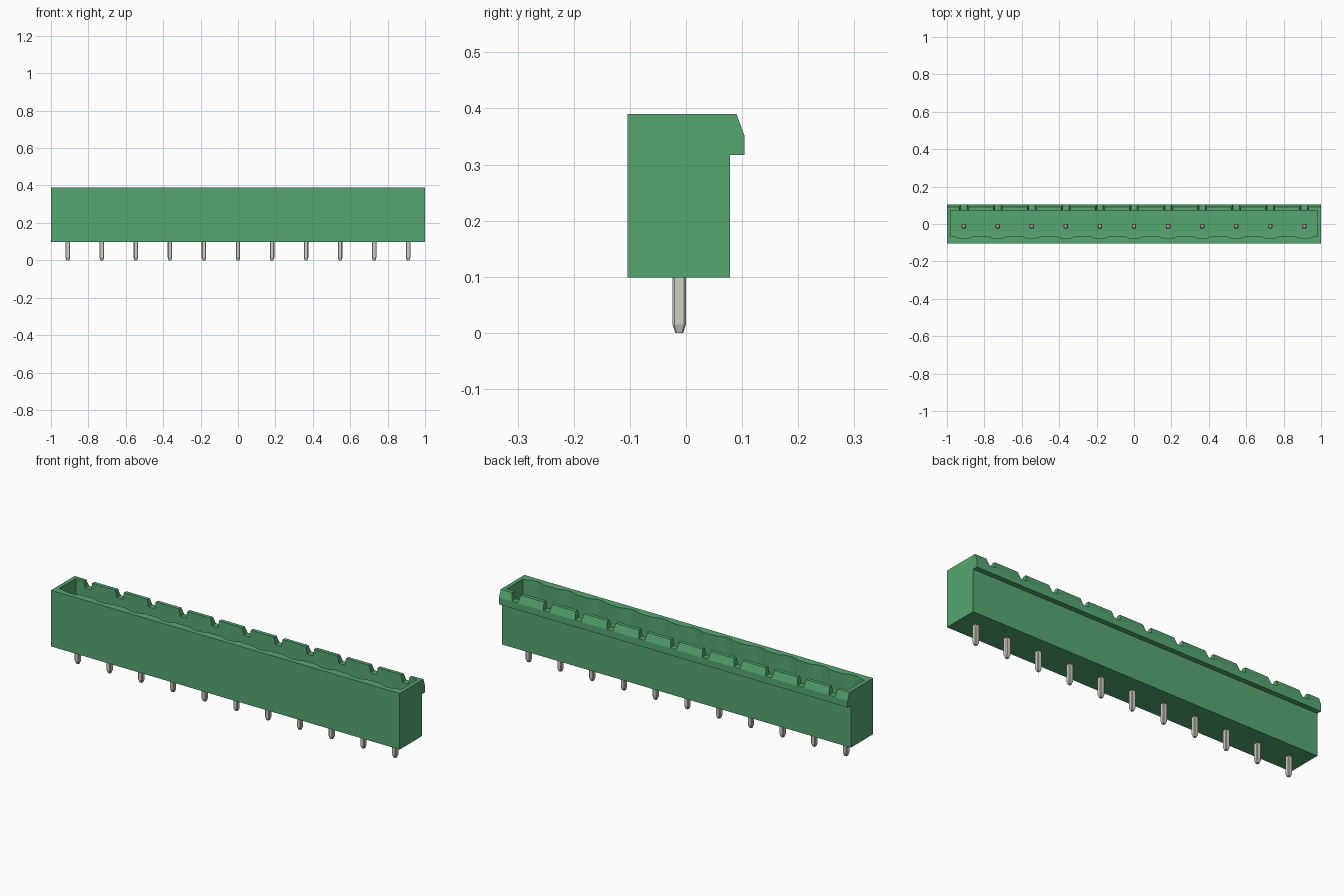
import bpy, bmesh, math

cube = bpy.data.objects.get("Cube")
if cube:
    bpy.data.objects.remove(cube, do_unlink=True)

COUNT, PITCH = 11, 0.182
PIN_X = [(i - (COUNT - 1) / 2) * PITCH for i in range(COUNT)]


def make_material(name, rgb, rough):
    mat = bpy.data.materials.new(name)
    mat.use_nodes = True
    mat.diffuse_color = (*rgb, 1)
    bsdf = mat.node_tree.nodes["Principled BSDF"]
    bsdf.inputs["Base Color"].default_value = (*rgb, 1)
    bsdf.inputs["Roughness"].default_value = rough
    return mat


green = make_material("green plastic", (0.092, 0.39, 0.165), 0.6)
metal = make_material("warm grey metal", (0.64, 0.63, 0.56), 0.5)


def loft(bm, rings):
    """Skin a stack of equal-sized rings and cap both ends."""
    loops = [[bm.verts.new(p) for p in ring] for ring in rings]
    n = len(loops[0])
    for a, b in zip(loops, loops[1:]):
        for i in range(n):
            j = (i + 1) % n
            bm.faces.new((a[i], a[j], b[j], b[i]))
    bm.faces.new(loops[0][::-1])
    bm.faces.new(loops[-1])


def make_object(name, bm, mat):
    bmesh.ops.recalc_face_normals(bm, faces=bm.faces[:])
    mesh = bpy.data.meshes.new(name)
    bm.to_mesh(mesh)
    bm.free()
    mesh.materials.append(mat)
    obj = bpy.data.objects.new(name, mesh)
    bpy.context.collection.objects.link(obj)
    return obj


# Housing: side profile with the latch lip, extruded along x
profile = [(-0.104, 0.099), (0.078, 0.099), (0.078, 0.317), (0.104, 0.317),
           (0.104, 0.352), (0.09, 0.39), (-0.104, 0.39)]
bm = bmesh.new()
loft(bm, [[(x, y, z) for y, z in profile] for x in (-1, 1)])
housing = make_object("housing", bm, green)

# Cavity cutter: rectangle with a shallow scallop in front of each pin
outline = [(0.98, 0.071), (-0.98, 0.071), (-0.98, -0.064)]
for px in PIN_X:
    for k in range(9):
        t = -1 + k / 4
        outline.append((px + 0.052 * t, -0.064 - 0.015 * (1 - t * t)))
outline.append((0.98, -0.064))
bm = bmesh.new()
loft(bm, [[(x, y, z) for x, y in outline] for z in (0.15, 0.45)])
cavity = make_object("cavity_cutter", bm, green)

# Notch cutters: tapered slots through the latch lip
bm = bmesh.new()
for px in PIN_X:
    slot = [(-0.017, 0.3535), (0.017, 0.3535), (0.026, 0.4), (-0.026, 0.4)]
    loft(bm, [[(px + x, y, z) for x, z in slot] for y in (0.04, 0.13)])
notches = make_object("notch_cutter", bm, green)

# Apply the cuts and drop the helpers
for cutter in (cavity, notches):
    cutter.hide_render = True
    mod = housing.modifiers.new(cutter.name, "BOOLEAN")
    mod.operation = "DIFFERENCE"
    mod.solver = "EXACT"
    mod.object = cutter
graph = bpy.context.evaluated_depsgraph_get()
cut_mesh = bpy.data.meshes.new_from_object(housing.evaluated_get(graph))
housing.modifiers.clear()
housing.data = cut_mesh
for cutter in (cavity, notches):
    bpy.data.objects.remove(cutter, do_unlink=True)


# Contact pins: square with trimmed corners and tapered tips
def pin_ring(px, half, z):
    c = half * 0.72
    corners = [(half, c), (c, half), (-c, half), (-half, c),
               (-half, -c), (-c, -half), (c, -half), (half, -c)]
    return [(px + x, -0.012 + y, z) for x, y in corners]


for i, px in enumerate(PIN_X):
    bm = bmesh.new()
    loft(bm, [pin_ring(px, h, z) for h, z in
              ((0.007, 0), (0.012, 0.015), (0.012, 0.315), (0.007, 0.33))])
    make_object(f"pin_{i + 1}", bm, metal)
